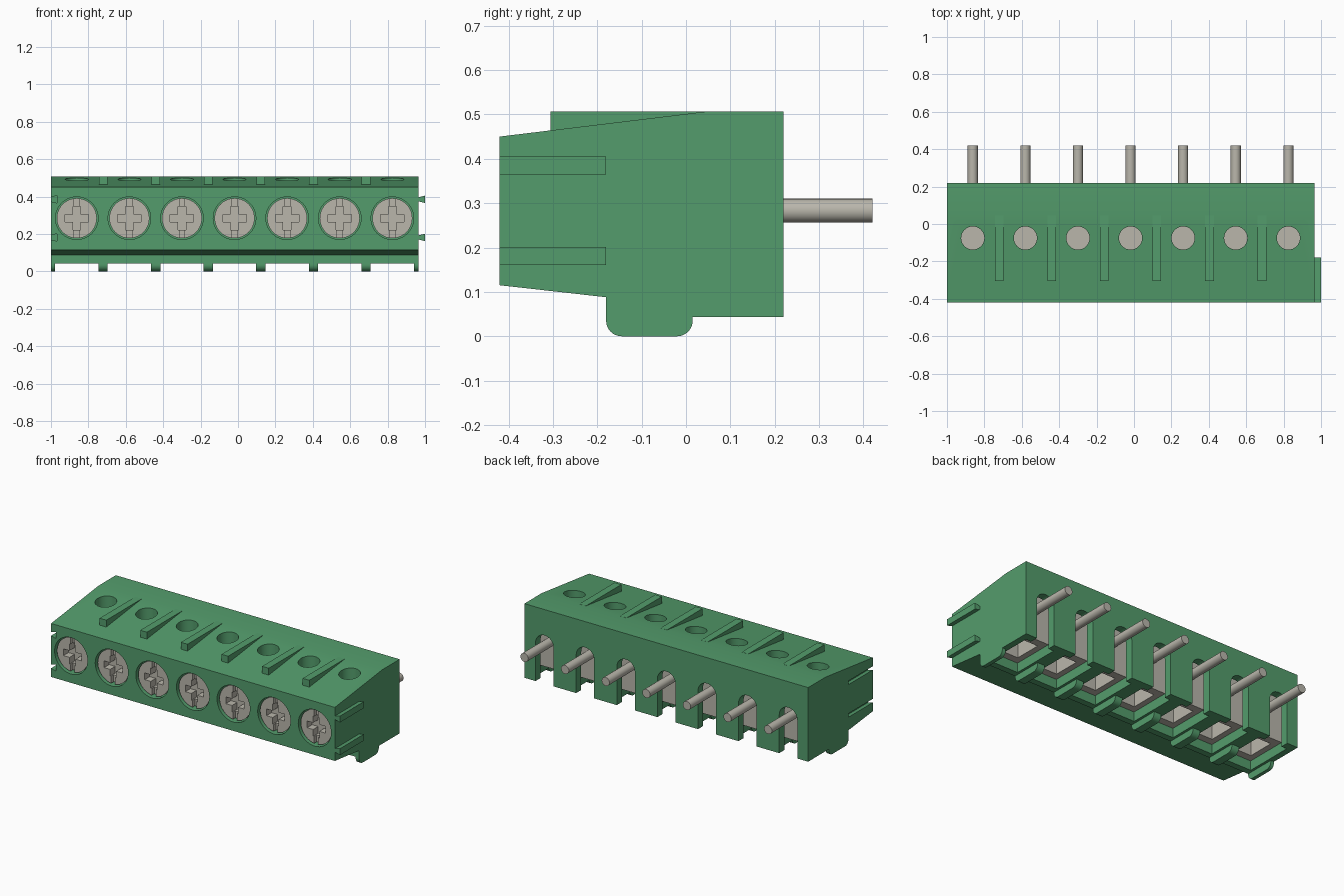
import bpy, bmesh, math

old = bpy.data.objects.get("Cube")
if old:
    bpy.data.objects.remove(old, do_unlink=True)


def material(name, rgb, metallic=0.0):
    m = bpy.data.materials.new(name)
    m.use_nodes = True
    m.diffuse_color = (*rgb, 1)
    m.node_tree.nodes["Principled BSDF"].inputs["Base Color"].default_value = (*rgb, 1)
    return m


GREEN = material("green plastic", (0.088, 0.335, 0.15))
GREY = material("light grey metal", (0.49, 0.47, 0.41))

PITCH = 0.2812
POLES = [-0.862 + PITCH * i for i in range(7)]
X0, X1 = -1.0, 0.965
SCREW_Z, PIN_Z = 0.284, 0.283
parts = []


def prism(name, pts, axis, a, b, mat):
    """Extrude a 2D outline along an axis from a to b."""
    place = {"x": lambda p, t: (t, p[0], p[1]),
             "y": lambda p, t: (p[0], t, p[1]),
             "z": lambda p, t: (p[0], p[1], t)}[axis]
    bm = bmesh.new()
    lo = [bm.verts.new(place(p, a)) for p in pts]
    hi = [bm.verts.new(place(p, b)) for p in pts]
    bm.faces.new(lo)
    bm.faces.new(hi)
    for i in range(len(pts)):
        j = (i + 1) % len(pts)
        bm.faces.new((lo[i], lo[j], hi[j], hi[i]))
    bmesh.ops.recalc_face_normals(bm, faces=bm.faces)
    me = bpy.data.meshes.new(name)
    bm.to_mesh(me)
    bm.free()
    me.materials.append(mat)
    ob = bpy.data.objects.new(name, me)
    bpy.context.collection.objects.link(ob)
    return ob


def part(*args):
    ob = prism(*args)
    parts.append(ob)
    return ob


def arc(cx, cy, r, start, end, n):
    return [(cx + r * math.cos(math.radians(start + (end - start) * i / n)),
             cy + r * math.sin(math.radians(start + (end - start) * i / n)))
            for i in range(n + 1)]


def circle(cx, cy, r, n=40):
    return arc(cx, cy, r, 0, 360, n)[:-1]


def rect(x0, x1, y0, y1):
    return [(x0, y0), (x1, y0), (x1, y1), (x0, y1)]


def cut(ob, cutters):
    """Subtract the cutters, bake the result and remove them."""
    for c in cutters:
        c.hide_render = True
        m = ob.modifiers.new("cut", "BOOLEAN")
        m.operation = "DIFFERENCE"
        m.solver = "EXACT"
        m.object = c
    dg = bpy.context.evaluated_depsgraph_get()
    dg.update()
    me = bpy.data.meshes.new_from_object(ob.evaluated_get(dg))
    ob.modifiers.clear()
    ob.data = me
    for c in cutters:
        bpy.data.objects.remove(c, do_unlink=True)


def dovetail(x, z):
    """Rail section that flares outward."""
    return [(x, z - 0.011), (x + 0.035, z - 0.02), (x + 0.035, z + 0.02), (x, z + 0.011)]


# Housing
body = part("housing", [(-0.42, 0.115), (-0.42, 0.45), (0.05, 0.507), (0.22, 0.507),
                        (0.22, 0.043), (-0.18, 0.043), (-0.18, 0.088)],
            "x", X0, X1, GREEN)
cutters = []
for x in POLES:
    # terminal chamber, rear arch, screw bore, top test hole
    cutters.append(prism("chamber_cutter", rect(x - 0.1, x + 0.1, -0.14, 0.17),
                         "z", -0.02, 0.40, GREEN))
    cutters.append(prism("arch_cutter", [(x + 0.0625, -0.05)]
                         + arc(x, PIN_Z, 0.0625, 0, 180, 16) + [(x - 0.0625, -0.05)],
                         "y", 0.15, 0.3, GREEN))
    cutters.append(prism("bore_cutter", circle(x, SCREW_Z, 0.114), "y", -0.5, -0.33, GREEN))
    cutters.append(prism("hole_cutter", circle(x, -0.075, 0.062, 32), "z", 0.37, 0.6, GREEN))
for z in (0.181, 0.385):
    cutters.append(prism("notch_cutter", [(px - 0.002, pz) for px, pz in dovetail(X0, z)],
                         "y", -0.5, -0.18, GREEN))
cut(body, cutters)

# Side rails that fit a neighbour's notches
for z in (0.181, 0.385):
    part("side_rail", dovetail(X1, z), "y", -0.42, -0.18, GREEN)

# Top ribs between poles
for x in POLES[:-1]:
    xm = x + PITCH / 2
    part("top_rib", [(-0.305, 0.45), (-0.305, 0.507), (0.045, 0.507), (0.045, 0.495)],
         "x", xm - 0.023, xm + 0.023, GREEN)

# Rounded feet under the housing
foot = ([(-0.18, 0.043)] + arc(-0.145, 0.035, 0.035, 180, 270, 8)
        + arc(-0.02, 0.035, 0.035, 270, 360, 8) + [(0.015, 0.043)])
for i in range(8):
    xm = POLES[0] + PITCH * (i - 0.5)
    part("foot", foot, "x", max(X0, xm - 0.025), min(X1, xm + 0.025), GREEN)

for x in POLES:
    # Clamp screw with cross recess
    screw = part("clamp_screw", circle(x, SCREW_Z, 0.107), "y", -0.405, -0.325, GREY)
    a, w = 0.063, 0.021
    cross = [(-w, -a), (w, -a), (w, -w), (a, -w), (a, w), (w, w),
             (w, a), (-w, a), (-w, w), (-a, w), (-a, -w), (-w, -w)]
    cut(screw, [
        prism("cross_cutter", [(x + px, SCREW_Z + pz) for px, pz in cross],
              "y", -0.5, -0.355, GREY),
        prism("slot_cutter", rect(x - 0.014, x + 0.014, SCREW_Z - 0.15, SCREW_Z + 0.15),
              "y", -0.5, -0.38, GREY)])
    # Wire clamp, hollow from below
    clamp = part("wire_clamp", rect(x - 0.097, x + 0.097, -0.137, 0.13),
                 "z", 0.10, 0.395, GREY)
    cut(clamp, [prism("clamp_cutter", rect(x - 0.06, x + 0.06, -0.09, 0.08),
                      "z", 0.0, 0.34, GREY)])
    # Contact pin
    part("contact_pin", circle(x, PIN_Z, 0.027, 24), "y", 0.11, 0.42, GREY)

# Smooth round walls, keep edges sharp
bpy.ops.object.select_all(action="DESELECT")
for ob in parts:
    ob.select_set(True)
bpy.context.view_layer.objects.active = body
bpy.ops.object.shade_smooth_by_angle(angle=math.radians(30))
